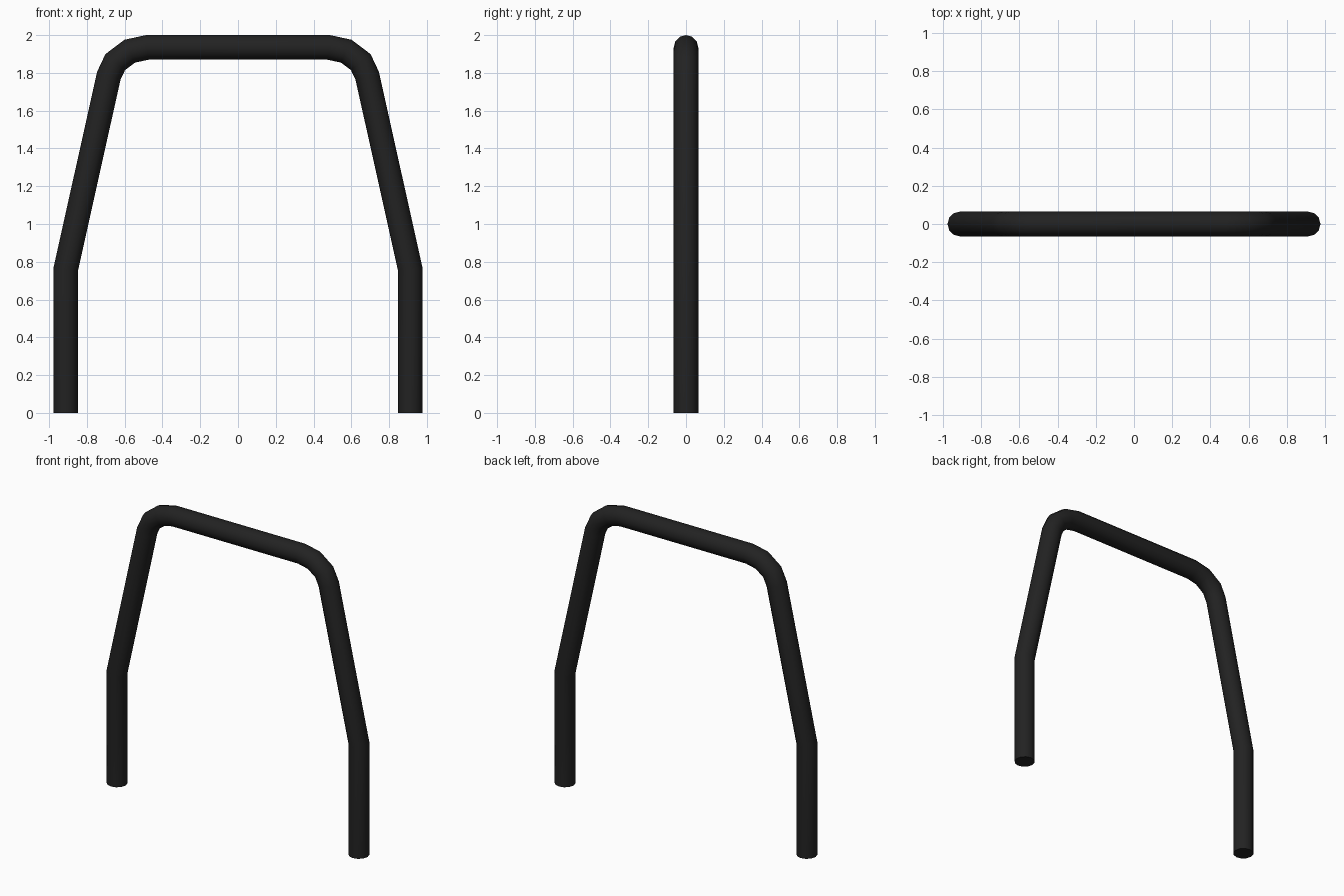
import bpy, bmesh, math
from mathutils import Vector

cube = bpy.data.objects.get("Cube")
if cube:
    bpy.data.objects.remove(cube, do_unlink=True)

RADIUS = 0.065
SIDES = 12

# Matte black paint
black = bpy.data.materials.new("matte_black")
black.use_nodes = True
colour = (0.016, 0.016, 0.016, 1)
black.diffuse_color = colour
black.node_tree.nodes["Principled BSDF"].inputs["Base Color"].default_value = colour

# Centre line of one half, foot to top bar, then mirrored
half = [(0.912, 0), (0.912, 0.76), (0.684, 1.785),
        (0.65, 1.857), (0.573, 1.915), (0.48, 1.935)]
path = [Vector((x, 0, z)) for x, z in half]
path += [Vector((-p.x, 0, p.z)) for p in reversed(path)]


def sweep_tube(name, path):
    """Sweep a round section along a path in the xz plane, with mitred joints."""
    bm = bmesh.new()
    rings = []
    for i, p in enumerate(path):
        before = (p - path[i - 1]).normalized() if i else None
        after = (path[i + 1] - p).normalized() if i < len(path) - 1 else None
        before, after = before or after, after or before
        tangent = (before + after).normalized()
        across = Vector((tangent.z, 0, -tangent.x)) / tangent.dot(after)
        ring = []
        for k in range(SIDES):
            a = math.tau * k / SIDES
            offset = across * math.cos(a) + Vector((0, math.sin(a), 0))
            ring.append(bm.verts.new(p + offset * RADIUS))
        rings.append(ring)
    for r, s in zip(rings, rings[1:]):
        for k in range(SIDES):
            n = (k + 1) % SIDES
            bm.faces.new((r[k], r[n], s[n], s[k]))
    # End caps on the feet
    bm.faces.new(rings[0])
    bm.faces.new(rings[-1])
    bmesh.ops.recalc_face_normals(bm, faces=bm.faces)
    mesh = bpy.data.meshes.new(name)
    bm.to_mesh(mesh)
    bm.free()
    mesh.materials.append(black)
    obj = bpy.data.objects.new(name, mesh)
    bpy.context.collection.objects.link(obj)
    return obj


# Bent tube hoop
hoop = sweep_tube("tube_hoop", path)
bpy.ops.object.select_all(action="DESELECT")
hoop.select_set(True)
bpy.context.view_layer.objects.active = hoop
bpy.ops.object.shade_smooth_by_angle(angle=math.radians(40))
